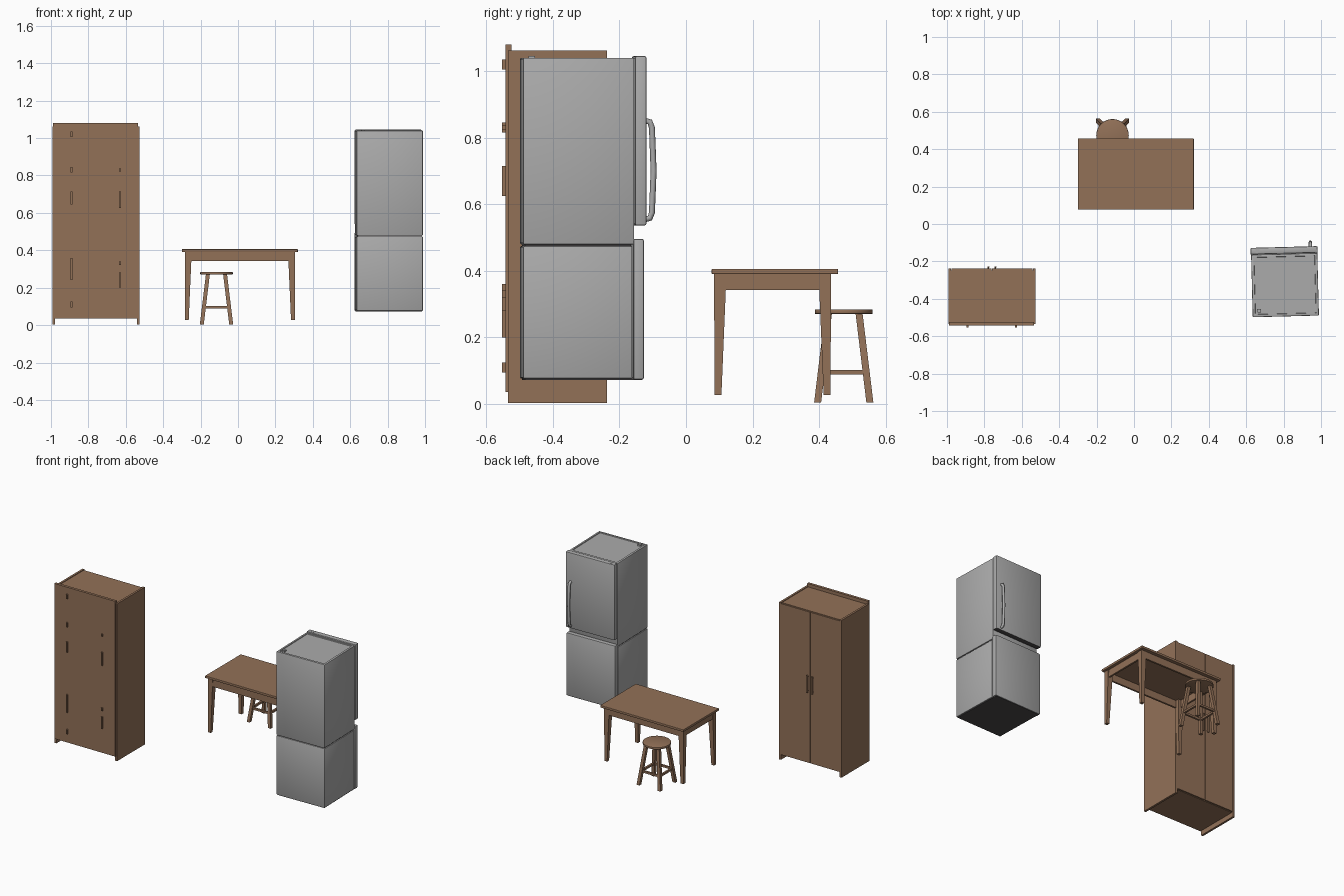
import bpy, bmesh, math
from mathutils import Vector, Matrix

if "Cube" in bpy.data.objects:
    bpy.data.objects.remove(bpy.data.objects["Cube"])


def material(name, rgb):
    m = bpy.data.materials.new(name)
    m.use_nodes = True
    m.diffuse_color = (*rgb, 1)
    m.node_tree.nodes["Principled BSDF"].inputs["Base Color"].default_value = (*rgb, 1)
    return m


WOOD = material("brown wood", (0.29, 0.165, 0.097))
GREY = material("light grey enamel", (0.41, 0.41, 0.41))
DARK = material("dark grey base", (0.07, 0.065, 0.067))


def finish(name, bm, mat):
    bmesh.ops.recalc_face_normals(bm, faces=bm.faces)
    me = bpy.data.meshes.new(name)
    bm.to_mesh(me)
    bm.free()
    me.materials.append(mat)
    ob = bpy.data.objects.new(name, me)
    bpy.context.collection.objects.link(ob)
    return ob


def box(name, x, y, z, mat=WOOD, bevel=0):
    """Box from three (low, high) ranges."""
    bm = bmesh.new()
    bmesh.ops.create_cube(bm, size=1)
    for v in bm.verts:
        v.co = [r[0] if c < 0 else r[1] for c, r in zip(v.co, (x, y, z))]
    if bevel:
        bmesh.ops.bevel(bm, geom=bm.edges[:], offset=bevel, segments=2, affect='EDGES', profile=0.5)
    return finish(name, bm, mat)


def beam(name, a, b, wa, wb, mat=WOOD):
    """Square bar from a to b, with its ends cut level when it is upright."""
    a, b = Vector(a), Vector(b)
    d = b - a
    if abs(d.z) > max(abs(d.x), abs(d.y)):
        u, v = Vector((1, 0, 0)), Vector((0, 1, 0))
    else:
        u = Vector((0, 0, 1))
        v = d.cross(u).normalized()
    bm = bmesh.new()
    rings = [[bm.verts.new(p + u * i * w / 2 + v * j * w / 2)
              for i, j in ((-1, -1), (1, -1), (1, 1), (-1, 1))] for p, w in ((a, wa), (b, wb))]
    for ring in rings:
        bm.faces.new(ring)
    for k in range(4):
        n = (k + 1) % 4
        bm.faces.new((rings[0][k], rings[0][n], rings[1][n], rings[1][k]))
    return finish(name, bm, mat)


# Wardrobe: side panels stand on the floor, the case hangs between them
for side, x0 in (("right", -0.992), ("left", -0.541)):
    box("wardrobe_side_" + side, (x0, x0 + 0.014), (-0.535, -0.238), (0.003, 1.062))
box("wardrobe_case", (-0.978, -0.541), (-0.525, -0.248), (0.035, 1.058))
box("wardrobe_back_panel", (-0.988, -0.535), (-0.543, -0.525), (0.035, 1.08))
for side, x0, x1, hx in (("right", -0.976, -0.761, -0.778), ("left", -0.758, -0.543, -0.741)):
    box("wardrobe_door_" + side, (x0, x1), (-0.248, -0.238), (0.038, 1.055))
    box("wardrobe_handle_" + side, (hx - 0.005, hx + 0.005), (-0.234, -0.226), (0.51, 0.63), bevel=0.002)
    for z in (0.52, 0.615):
        box("handle_mount_" + side, (hx - 0.004, hx + 0.004), (-0.239, -0.23), (z, z + 0.008))

# Small fittings on the wardrobe's back
for x, z, h in ((-0.89, 1.02, 0.03), (-0.89, 0.83, 0.03), (-0.89, 0.68, 0.07), (-0.89, 0.30, 0.12),
                (-0.89, 0.11, 0.03), (-0.63, 0.83, 0.015), (-0.63, 0.67, 0.09),
                (-0.63, 0.33, 0.02), (-0.63, 0.24, 0.08)):
    box("back_fitting", (x - 0.005, x + 0.005), (-0.553, -0.542), (z - h / 2, z + h / 2))

# Table: top, apron and tapered legs
box("table_top", (-0.30, 0.32), (0.077, 0.457), (0.39, 0.406), bevel=0.003)
for y in (0.092, 0.428):
    box("table_apron_long", (-0.28, 0.30), (y - 0.006, y + 0.006), (0.342, 0.391))
for x in (-0.274, 0.294):
    box("table_apron_short", (x - 0.006, x + 0.006), (0.092, 0.428), (0.342, 0.391))
for sx in (-1, 1):
    for sy in (-1, 1):
        top = (0.01 + sx * 0.276, 0.26 + sy * 0.157, 0.39)
        foot = (0.01 + sx * 0.284, 0.26 + sy * 0.164, 0.027)
        beam("table_leg", foot, top, 0.021, 0.037)

# Stool: round seat, splayed legs and a ring of rungs
SX, SY = -0.115, 0.474
bm = bmesh.new()
bmesh.ops.create_cone(bm, cap_ends=True, segments=32, radius1=0.087, radius2=0.087, depth=0.014,
                      matrix=Matrix.Translation((SX, SY, 0.277)))
rim = [e for e in bm.edges if abs(e.verts[0].co.z - e.verts[1].co.z) < 0.001]
bmesh.ops.bevel(bm, geom=rim, offset=0.003, segments=2, affect='EDGES', profile=0.5)
seat = finish("stool_seat", bm, WOOD)
corners = [(-1, -1), (1, -1), (1, 1), (-1, 1)]


def leg_point(c, z):
    r = 0.079 - (0.079 - 0.046) * z / 0.272
    return (SX + c[0] * r, SY + c[1] * r, z)


for k, c in enumerate(corners):
    beam("stool_leg", leg_point(c, 0.004), leg_point(c, 0.272), 0.021, 0.021)
    beam("stool_rung", leg_point(c, 0.095), leg_point(corners[(k + 1) % 4], 0.095), 0.013, 0.013)

# Fridge: two cabinets with a groove between them
FX = (0.63, 0.984)
fridge = [box("fridge_lower_cabinet", FX, (-0.494, -0.166), (0.076, 0.474), GREY, 0.004),
          box("fridge_groove", (0.636, 0.978), (-0.488, -0.17), (0.45, 0.50), DARK),
          box("fridge_base", (0.636, 0.978), (-0.488, -0.135), (0.072, 0.08), DARK)]

# Upper cabinet with a shallow recessed top
bm = bmesh.new()
bmesh.ops.create_cube(bm, size=1)
for v in bm.verts:
    v.co = [r[0] if c < 0 else r[1] for c, r in zip(v.co, (FX, (-0.494, -0.16), (0.479, 1.04)))]
bmesh.ops.bevel(bm, geom=bm.edges[:], offset=0.004, segments=2, affect='EDGES', profile=0.5)
bm.normal_update()
lid = [max((f for f in bm.faces if f.normal.z > 0.99), key=lambda f: f.calc_area())]
bmesh.ops.inset_region(bm, faces=lid, thickness=0.014)
bmesh.ops.inset_region(bm, faces=lid, thickness=0.002, depth=-0.004)
fridge.append(finish("fridge_upper_cabinet", bm, GREY))

# Doors; the upper one has a dark lower edge
fridge.append(box("fridge_lower_door", (0.628, 0.986), (-0.163, -0.131), (0.073, 0.496), GREY, 0.006))
door = box("fridge_upper_door", (0.628, 0.986), (-0.158, -0.123), (0.536, 1.045), GREY, 0.006)
door.data.materials.append(DARK)
for p in door.data.polygons:
    p.material_index = 1 if p.normal.z < -0.9 else 0
fridge.append(door)

# Hinge caps and bowed handle
for y in (-0.46, -0.14):
    fridge.append(box("fridge_top_cap", (0.655, 0.675), (y - 0.01, y + 0.01), (1.034, 1.046), GREY))
cu = bpy.data.curves.new("fridge_handle", 'CURVE')
cu.dimensions = '3D'
cu.bevel_depth = 0.009
cu.bevel_resolution = 2
sp = cu.splines.new('POLY')
path = [(-0.126, 0.555), (-0.112, 0.558), (-0.106, 0.575), (-0.101, 0.70),
        (-0.106, 0.83), (-0.112, 0.847), (-0.126, 0.85)]
sp.points.add(len(path) - 1)
for pt, (y, z) in zip(sp.points, path):
    pt.co = (0.948, y, z, 1)
cu.use_fill_caps = True
cu.materials.append(GREY)
handle = bpy.data.objects.new("fridge_handle", cu)
bpy.context.collection.objects.link(handle)
fridge.append(handle)

# The fridge stands slightly turned
centre = Vector((0.807, -0.31, 0))
turn = Matrix.Translation(centre) @ Matrix.Rotation(math.radians(1.5), 4, 'Z') @ Matrix.Translation(-centre)
for ob in fridge:
    ob.matrix_world = turn

# Smooth shading on the rounded parts
bpy.ops.object.select_all(action='DESELECT')
for ob in [seat] + [o for o in fridge if o.type == 'MESH']:
    ob.select_set(True)
    bpy.context.view_layer.objects.active = ob
bpy.ops.object.shade_smooth_by_angle(angle=math.radians(35))
